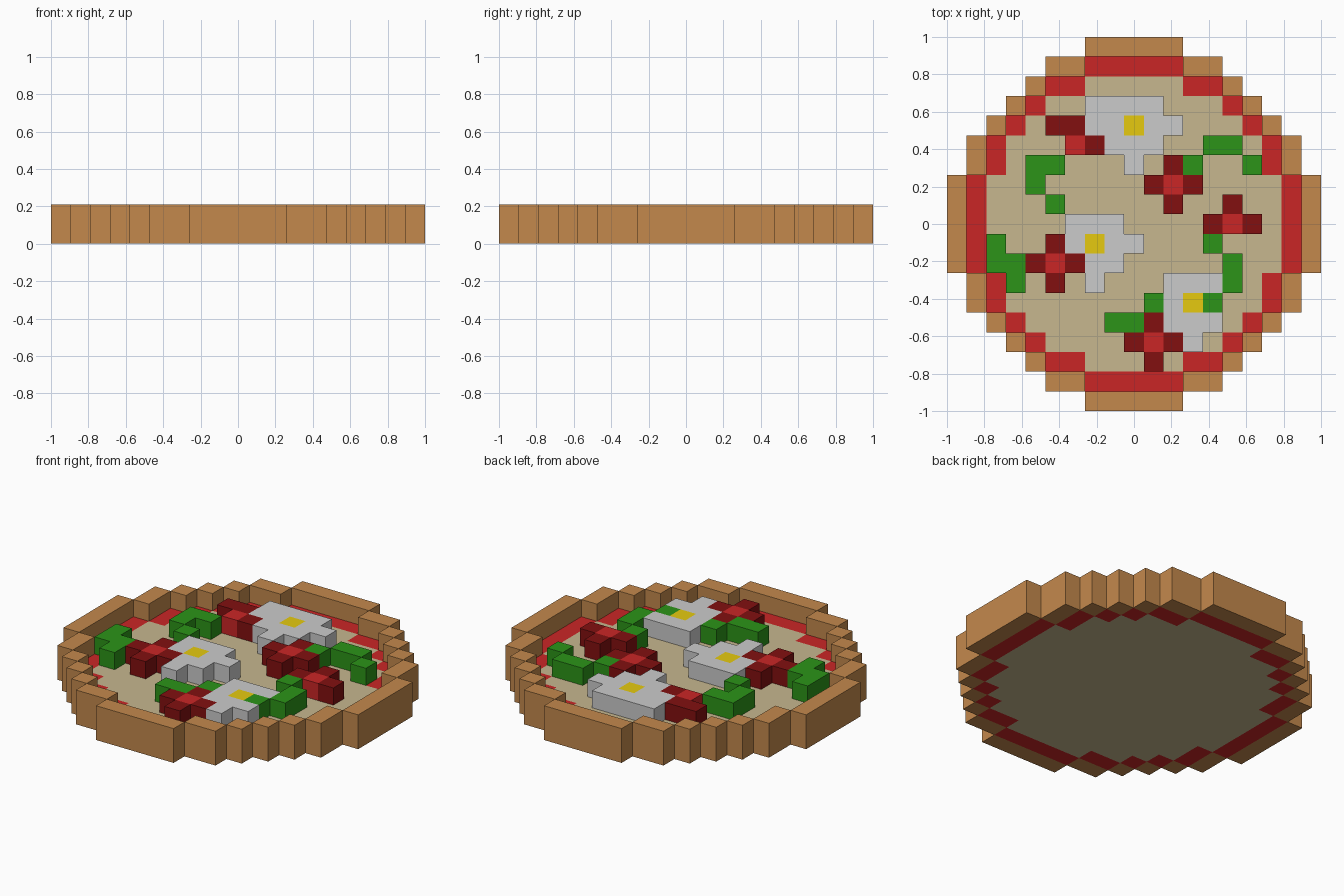
import bpy, bmesh

if "Cube" in bpy.data.objects:
    bpy.data.objects.remove(bpy.data.objects["Cube"])

U = 2 / 19  # block size


def material(name, rgb):
    m = bpy.data.materials.new(name)
    m.diffuse_color = (*rgb, 1)
    m.use_nodes = True
    m.node_tree.nodes["Principled BSDF"].inputs["Base Color"].default_value = m.diffuse_color
    return m


CRUST = material("crust", (0.55, 0.25, 0.073))
SAUCE = material("sauce", (0.59, 0.019, 0.019))
CHEESE = material("cheese", (0.57, 0.475, 0.274))
EGG = material("egg_white", (0.604, 0.604, 0.604))
YOLK = material("yolk", (0.79, 0.59, 0.005))
DARK = material("dark_red", (0.223, 0.005, 0.005))
GREEN = material("green", (0.025, 0.296, 0.009))


def blocks(name, cells, z0, z1, mat):
    """Closed solid from (column, row) cells, row 0 at the back, between two block levels."""
    cells = set(cells)
    bm = bmesh.new()
    for c, r in cells:
        x, y = -1 + c * U, 1 - r * U
        corners = [(x, y - U), (x + U, y - U), (x + U, y), (x, y)]
        lo = [bm.verts.new((*p, z0 * U)) for p in corners]
        hi = [bm.verts.new((*p, z1 * U)) for p in corners]
        bm.faces.new(hi)
        bm.faces.new(lo[::-1])
        for i, (dc, dr) in enumerate([(0, 1), (1, 0), (0, -1), (-1, 0)]):
            if (c + dc, r + dr) not in cells:
                j = (i + 1) % 4
                bm.faces.new((lo[i], lo[j], hi[j], hi[i]))
    bmesh.ops.remove_doubles(bm, verts=bm.verts[:], dist=1e-4)
    me = bpy.data.meshes.new(name)
    bm.to_mesh(me)
    bm.free()
    me.materials.append(mat)
    ob = bpy.data.objects.new(name, me)
    bpy.context.collection.objects.link(ob)
    return ob


def disc(half_widths):
    """Round set of cells from half widths of rows 0..9, mirrored front to back."""
    return {(c, r) for i, h in enumerate(half_widths) for r in (i, 18 - i)
            for c in range(9 - h, 10 + h)}


def runs(*spans):
    """Cells from (row, first column, last column)."""
    return {(c, r) for r, a, b in spans for c in range(a, b + 1)}


# Base: raised crust, sauce ring, cheese
outer = disc([2, 4, 5, 6, 7, 8, 8, 9, 9, 9])
inner = disc([-1, 2, 4, 5, 6, 7, 7, 8, 8, 8])
middle = disc([-1, -1, 2, 4, 5, 6, 6, 7, 7, 7])
blocks("crust", outer - inner, 0, 2, CRUST)
blocks("sauce", inner - middle, 0, 1, SAUCE)
blocks("cheese", middle, 0, 1, CHEESE)

# Eggs with flush yolks
eggs = [
    ((9, 4), runs((3, 7, 10), (4, 7, 11), (5, 8, 10), (6, 9, 9))),
    ((7, 10), runs((9, 6, 8), (10, 6, 9), (11, 7, 8), (12, 7, 7))),
    ((12, 13), runs((12, 11, 13), (13, 11, 12), (14, 11, 13), (15, 12, 12))),
]
for n, (yolk, white) in enumerate(eggs, 1):
    blocks(f"egg_white_{n}", white - {yolk}, 1, 2, EGG)
    blocks(f"egg_yolk_{n}", {yolk}, 1, 2, YOLK)

# Cross-shaped sausage slices, plus two incomplete slices
slices = [(c, r, {(c, r - 1), (c, r + 1), (c - 1, r), (c + 1, r)})
          for c, r in [(11, 7), (5, 11), (10, 15)]]
slices.append((14, 9, {(14, 8), (13, 9), (15, 9)}))
slices.append((6, 5, {(5, 4), (6, 4), (7, 5)}))
for n, (c, r, rim) in enumerate(slices, 1):
    blocks(f"sausage_rim_{n}", rim, 1, 2, DARK)
    blocks(f"sausage_centre_{n}", {(c, r)}, 1, 2, SAUCE)

# Green pepper pieces
peppers = [
    runs((6, 4, 5), (7, 4, 4), (8, 5, 5)),
    runs((10, 2, 2), (11, 2, 3), (12, 3, 3)),
    runs((6, 12, 12), (5, 13, 14), (6, 15, 15)),
    runs((10, 13, 13), (11, 14, 14), (12, 14, 14), (13, 13, 13)),
    runs((13, 10, 10), (14, 8, 9)),
]
for n, cells in enumerate(peppers, 1):
    blocks(f"green_pepper_{n}", cells, 1, 2, GREEN)
